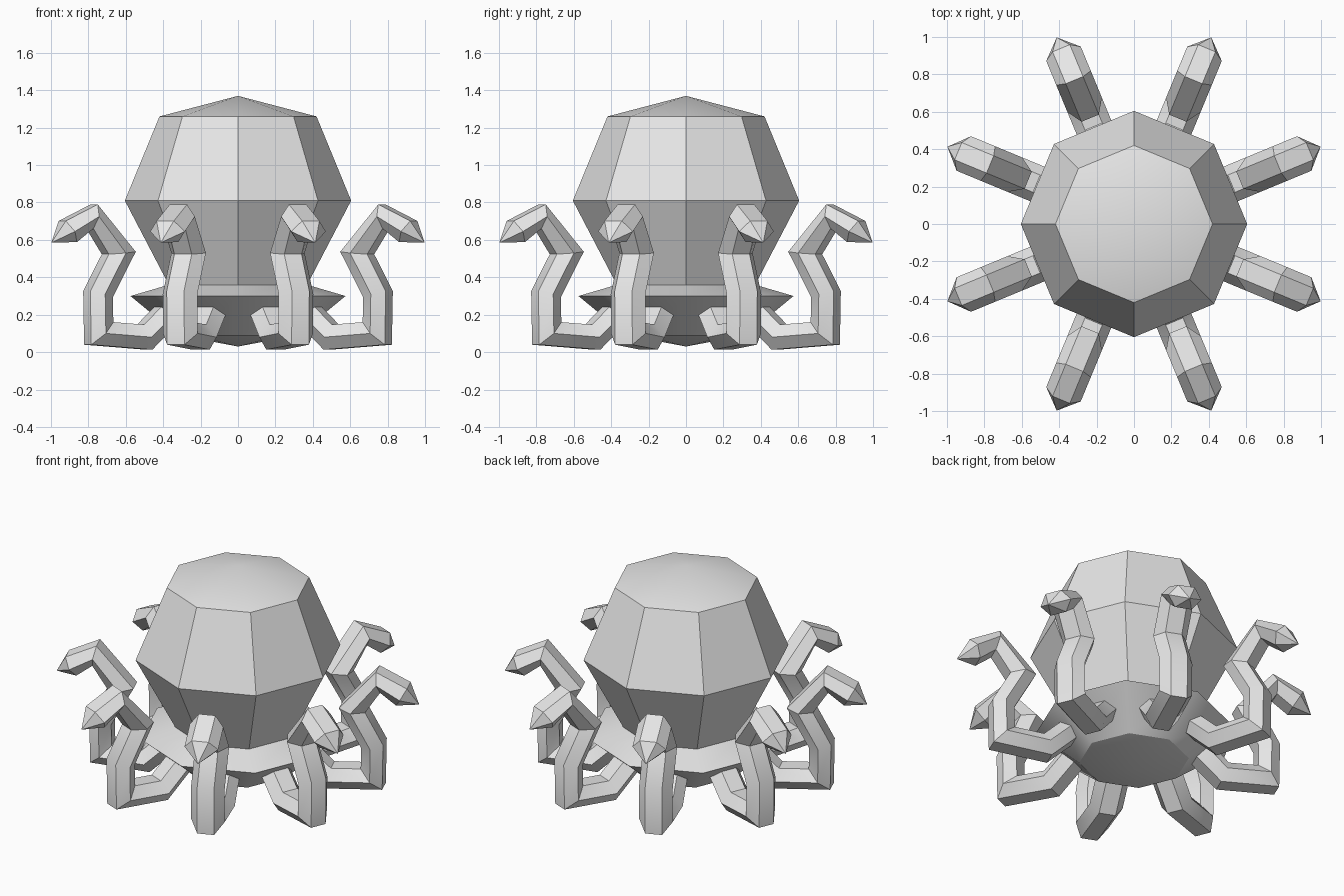
import bpy, bmesh, math
from mathutils import Vector

cube = bpy.data.objects.get("Cube")
if cube:
    bpy.data.objects.remove(cube, do_unlink=True)

grey = bpy.data.materials.new("plain_grey")
grey.use_nodes = True
colour = (0.8, 0.8, 0.8, 1)
grey.diffuse_color = colour
grey.node_tree.nodes["Principled BSDF"].inputs["Base Color"].default_value = colour


def skin(bm, rings):
    """Join rings of points into a closed shell; one-point rings are tips."""
    rings = [[bm.verts.new(p) for p in ring] for ring in rings]
    for a, b in zip(rings, rings[1:]):
        n = max(len(a), len(b))
        for i in range(n):
            j = (i + 1) % n
            if len(a) == 1:
                bm.faces.new((a[0], b[i], b[j]))
            elif len(b) == 1:
                bm.faces.new((a[i], a[j], b[0]))
            else:
                bm.faces.new((a[i], a[j], b[j], b[i]))
    for ring in (rings[0], rings[-1]):
        if len(ring) > 1:
            bm.faces.new(ring)


def finish(name, bm):
    bmesh.ops.recalc_face_normals(bm, faces=bm.faces)
    mesh = bpy.data.meshes.new(name)
    bm.to_mesh(mesh)
    bm.free()
    mesh.materials.append(grey)
    obj = bpy.data.objects.new(name, mesh)
    bpy.context.collection.objects.link(obj)
    bpy.ops.object.select_all(action="DESELECT")
    obj.select_set(True)
    bpy.context.view_layer.objects.active = obj
    bpy.ops.object.shade_smooth_by_angle(angle=math.radians(30))
    return obj


# Eight-sided head, flared skirt and shallow underside
profile = [(0, 0.03), (0.32, 0.09), (0.575, 0.30), (0.37, 0.36),
           (0.605, 0.81), (0.42, 1.26), (0, 1.37)]
rings = []
for r, z in profile:
    corners = 8 if r else 1
    rings.append([(r * math.cos(math.tau * k / 8), r * math.sin(math.tau * k / 8), z)
                  for k in range(corners)])
bm = bmesh.new()
skin(bm, rings)
finish("body", bm)

# Tentacle centre line (radius, height) and the half thickness at each bend
path = [(0.34, 0.27, 0.065), (0.54, 0.08, 0.065), (0.806, 0.10, 0.065), (0.81, 0.31, 0.065),
        (0.69, 0.53, 0.065), (0.845, 0.725, 0.05), (0.985, 0.645, 0.065)]
tip = (1.08, 0, 0.585)
half_width = 0.1


def tentacle_rings():
    points = [Vector((r, z)) for r, z, _ in path]
    out = []
    for i, (r, z, thick) in enumerate(path):
        before = (points[i] - points[max(i - 1, 0)])
        after = (points[min(i + 1, len(points) - 1)] - points[i])
        before = before.normalized() if before.length else after.normalized()
        after = after.normalized() if after.length else before
        along = (before + after).normalized()
        mitre = thick / along.dot(after)
        across = Vector((-along.y, along.x)) * mitre
        ring = []
        for side, up in ((1, 0), (.5, 1), (-.5, 1), (-1, 0), (-.5, -1), (.5, -1)):
            ring.append((r + across.x * up, side * half_width, z + across.y * up))
        out.append(ring)
    return out + [[tip]]


# Eight tentacles spaced evenly around the body
for k in range(8):
    bm = bmesh.new()
    skin(bm, tentacle_rings())
    tentacle = finish(f"tentacle_{k + 1}", bm)
    tentacle.rotation_euler.z = math.tau * (k + 0.5) / 8
